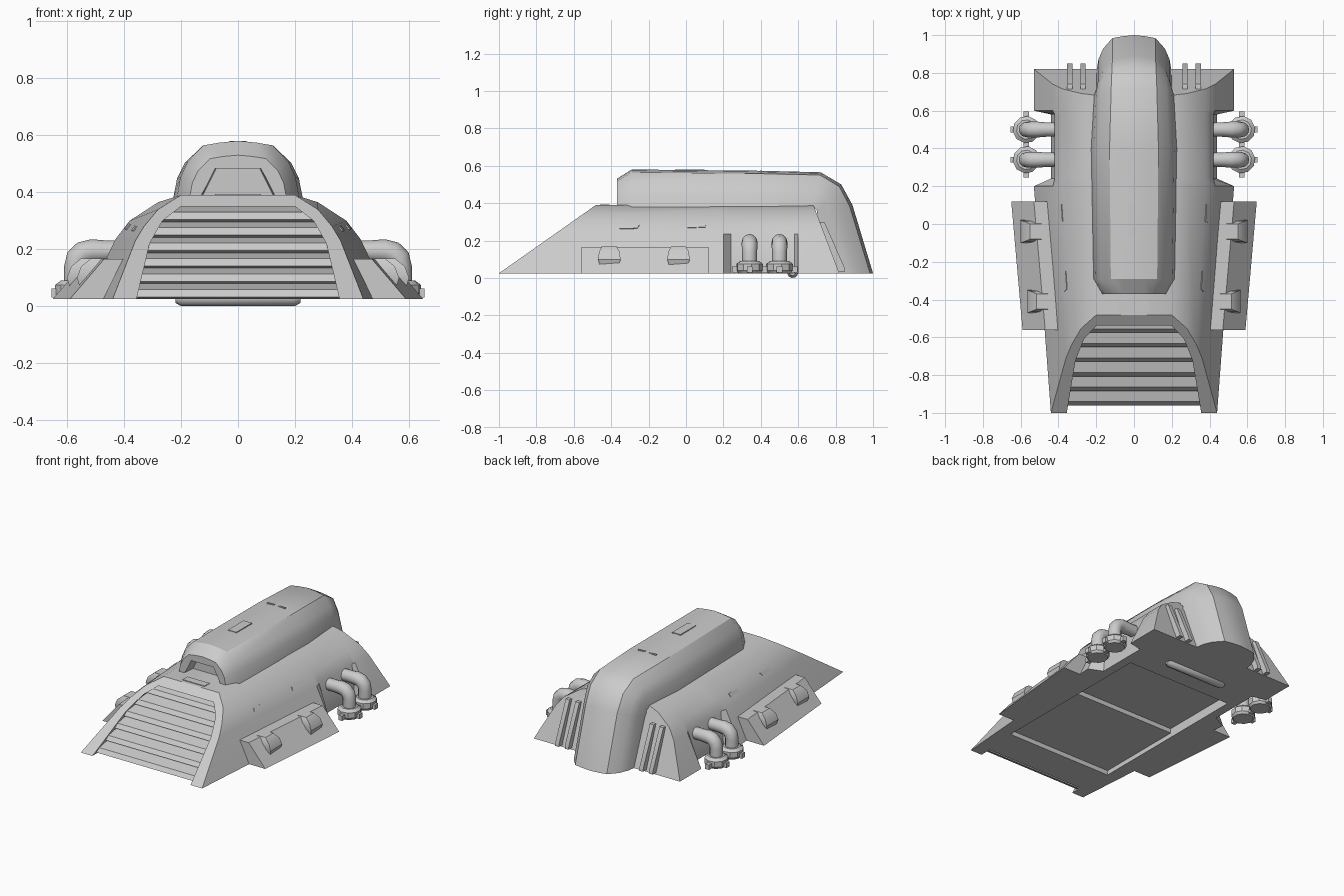
import bpy, bmesh, math
from mathutils import Vector

if "Cube" in bpy.data.objects:
    bpy.data.objects.remove(bpy.data.objects["Cube"], do_unlink=True)

grey = bpy.data.materials.new("hull_grey")
grey.use_nodes = True
GREY = (0.6, 0.6, 0.6, 1)
grey.diffuse_color = GREY
for node in grey.node_tree.nodes:
    if node.type == 'BSDF_PRINCIPLED':
        node.inputs["Base Color"].default_value = GREY

BASE = 0.025
parts = []


def prism(name, rings, caps=True, closed=True):
    """Bridge a list of equal-length point rings into a mesh object."""
    bm = bmesh.new()
    rows = [[bm.verts.new(p) for p in ring] for ring in rings]
    n = len(rows[0])
    for a, b in zip(rows, rows[1:]):
        for i in range(n if closed else n - 1):
            j = (i + 1) % n
            bm.faces.new((a[i], a[j], b[j], b[i]))
    if caps:
        bm.faces.new(rows[0])
        bm.faces.new(rows[-1])
    bmesh.ops.recalc_face_normals(bm, faces=bm.faces)
    mesh = bpy.data.meshes.new(name)
    bm.to_mesh(mesh)
    bm.free()
    mesh.materials.append(grey)
    obj = bpy.data.objects.new(name, mesh)
    bpy.context.collection.objects.link(obj)
    parts.append(obj)
    return obj


def mirrored(half):
    """Complete a half section given from the outer foot up to the top."""
    return list(half) + [(-x, y, z) for x, y, z in reversed(half) if x > 1e-6]


def box(name, x0, x1, y0, y1, z0, z1):
    return prism(name, [[(x0, y0, z), (x1, y0, z), (x1, y1, z), (x0, y1, z)]
                        for z in (z0, z1)])


def spool(name, origin, axis, stations, n=10):
    """Turned part: stations are (distance along axis, radius)."""
    axis = Vector(axis).normalized()
    u = axis.orthogonal().normalized()
    v = axis.cross(u)
    steps = [2 * math.pi * i / n for i in range(n)]
    return prism(name, [[Vector(origin) + axis * d + r * (u * math.cos(t) + v * math.sin(t))
                         for t in steps] for d, r in stations])


def cut(target, cutter):
    parts.remove(cutter)
    mod = target.modifiers.new("cut", 'BOOLEAN')
    mod.operation = 'DIFFERENCE'
    mod.solver = 'EXACT'
    mod.object = cutter
    bpy.context.view_layer.objects.active = target
    bpy.ops.object.modifier_apply(modifier=mod.name)
    bpy.data.objects.remove(cutter, do_unlink=True)


def front_slope(z):
    return -1 + (z - BASE) * 1.42


def back_slope(z):
    return 0.82 - (z - BASE) * 0.38


# Hull: arched sections from the sloped front to the sloped back
nose = [(0.44, BASE), (0.36, 0.23), (0.33, 0.28), (0.28, 0.34), (0.2, 0.39)]
wide = [(0.53, BASE), (0.43, 0.235), (0.38, 0.3), (0.28, 0.365), (0.2, 0.39)]
notch = [(0.44, BASE), (0.42, 0.235)] + wide[2:]
front_half = [(x, front_slope(z), z) for x, z in nose]
wide_half = [(x, 0.2, z) for x, z in wide]
hull = prism("hull", [mirrored(h) for h in (
    front_half, wide_half,
    [(x, 0.24, z) for x, z in notch],
    [(x, 0.58, z) for x, z in notch],
    [(x, 0.6, z) for x, z in wide],
    [(x, back_slope(z), z) for x, z in wide])])

# Front opening and stepped underside recess
opening = [(0.369, -0.03), (0.356, BASE), (0.31, 0.22), (0.265, 0.3), (0.2, 0.35)]
cut(hull, prism("cutter", [mirrored([(x, front_slope(z) + d, z) for x, z in opening])
                           for d in (-0.1, 0.075)]))
cut(hull, box("cutter", -0.38, 0.38, -0.7, -0.1, -0.1, 0.055))
cut(hull, box("cutter", -0.38, 0.38, -0.11, 0.42, -0.1, 0.085))


# Louvres: sawtooth strip that fills the opening
def opening_width(z):
    for (xa, za), (xb, zb) in zip(opening, opening[1:]):
        if z <= zb:
            return xa + (xb - xa) * (z - za) / (zb - za)
    return opening[-1][0]


louvre = []
STEPS = 6
dz = (0.35 - BASE) / STEPS
for i in range(STEPS):
    z = BASE + i * dz
    y = front_slope(z) + 0.065
    louvre += [(y, z), (y - 0.025, z + 0.008), (y - 0.005, z + 0.034)]
louvre.append((front_slope(0.35) + 0.065, 0.35))
prism("front_louvres", [[(s * opening_width(z), y, z) for y, z in louvre]
                        for s in (-1, 1)], caps=False, closed=False)

# Upper fuselage: one section swept back, then turned down to the ground
section = [(1, 0), (0.94, 0.36), (0.82, 0.64), (0.57, 0.92), (0.3, 0.97), (0, 1)]
sweep = [  # half width, root y, root z, crest y, crest z
    (0.17, -0.37, 0.38, -0.37, 0.53),
    (0.215, -0.29, 0.38, -0.29, 0.58),
    (0.227, 0.4, 0.38, 0.4, 0.573),
    (0.212, 0.68, 0.38, 0.72, 0.565),
    (0.205, 0.7, 0.36, 0.83, 0.5),
    (0.2, 0.7, 0.32, 0.89, 0.39),
    (0.2, 0.8, BASE, 1.0, BASE)]
fuselage = prism("upper_fuselage", [
    mirrored([(w * u, ya + (yb - ya) * h, za + (zb - za) * h) for u, h in section])
    for w, ya, za, yb, zb in sweep])
window = [(0.16, 0.35), (0.137, 0.39), (0.085, 0.483)]
cut(fuselage, prism("cutter", [mirrored([(x * k, y, z) for x, z in window])
                               for y, k in ((-0.5, 1.0), (-0.29, 0.9))]))

# Small plates on the fuselage and in front of the window
box("roof_hatch", -0.03, 0.03, -0.06, 0.1, 0.57, 0.58)
box("window_sill", -0.08, 0.08, -0.46, -0.41, 0.385, 0.394)
for x in (-0.04, 0.04):
    box("roof_seam", x - 0.025, x + 0.025, 0.395, 0.405, 0.565, 0.575)

# Underside roller
spool("underside_roller", (-0.22, 0.57, 0.03), (1, 0, 0),
      [(0, 0.018), (0.02, 0.03), (0.42, 0.03), (0.44, 0.018)])

for s, side in ((1, "left_"), (-1, "right_")):
    # Side pod: wedge that widens towards the back
    prism(side + "pod", [
        [(s * (x + shift), y, z) for x, z in
         ((0.59, BASE), (0.47, 0.165), (0.4, 0.165), (0.4, BASE))]
        for y, shift in ((-0.56, 0), (0.12, 0.06))])
    for y, x in ((-0.41, 0.565), (-0.04, 0.6)):
        prism(side + "pod_block", [
            [(s * (x - 0.11), y - w, z), (s * xo, y - w, z),
             (s * xo, y + w, z), (s * (x - 0.11), y + w, z)]
            for z, xo, w in ((0.065, x - 0.01, 0.05), (0.1, x, 0.06),
                             (0.14, x - 0.015, 0.055), (0.168, x - 0.05, 0.04))])

    # Thin access panels lying on the sloped hull side
    for t0, t1 in ((0.36, 0.47), (0.78, 0.89)):
        corners = []
        for t, v in ((t0, 0.55), (t1, 0.55), (t1, 0.85), (t0, 0.85)):
            low = Vector(front_half[1]).lerp(Vector(wide_half[1]), t)
            high = Vector(front_half[2]).lerp(Vector(wide_half[2]), t)
            p = low.lerp(high, v)
            corners.append(Vector((s * p.x, p.y, p.z)))
        n = (corners[1] - corners[0]).cross(corners[3] - corners[0]).normalized()
        n *= 1 if n.x * s > 0 else -1
        prism(side + "access_panel", [[c + n * d for c in corners] for d in (-0.004, 0.004)])

    # Exhausts: clamped collar with an elbow pipe into the hull
    for y in (0.34, 0.5):
        cx = 0.57
        spool(side + "exhaust_collar", (s * cx, y, 0), (0, 0, 1),
              [(BASE, 0.062), (0.04, 0.072), (0.075, 0.072), (0.09, 0.052)])
        for dx, dy in ((0.07, 0), (0, 0.08), (0, -0.08)):
            x = s * (cx + dx)
            box(side + "collar_lug", x - 0.014, x + 0.014, y + dy - 0.015, y + dy + 0.015,
                0.03, 0.062)
        rings = []
        for x, z, angle, r in ((cx, 0.06, 0, 0.04), (cx, 0.14, 0, 0.04),
                               (0.562, 0.168, 30, 0.042), (0.542, 0.187, 60, 0.042),
                               (0.515, 0.193, 90, 0.042), (0.465, 0.193, 90, 0.038),
                               (0.39, 0.193, 90, 0.038)):
            a = math.radians(angle)
            ring = []
            for i in range(12):
                t = i * math.pi / 6
                ring.append((s * (x + r * math.sin(t) * math.cos(a)),
                             y + r * math.cos(t), z + r * math.sin(t) * math.sin(a)))
            rings.append(ring)
        prism(side + "exhaust_pipe", rings)

    # Paired ribs down the sloped back
    for x in (0.27, 0.34):
        prism(side + "back_rib", [
            [(s * (x + d), y, z) for y, z in
             ((0.7, 0.3), (0.74, 0.3), (0.85, 0.05), (0.85, 0.035), (0.8, 0.035))]
            for d in (-0.014, 0.014)])

# Smooth the curved parts and keep hard edges
bpy.ops.object.select_all(action='DESELECT')
for obj in parts:
    obj.select_set(True)
bpy.context.view_layer.objects.active = hull
bpy.ops.object.shade_smooth_by_angle(angle=math.radians(32))
